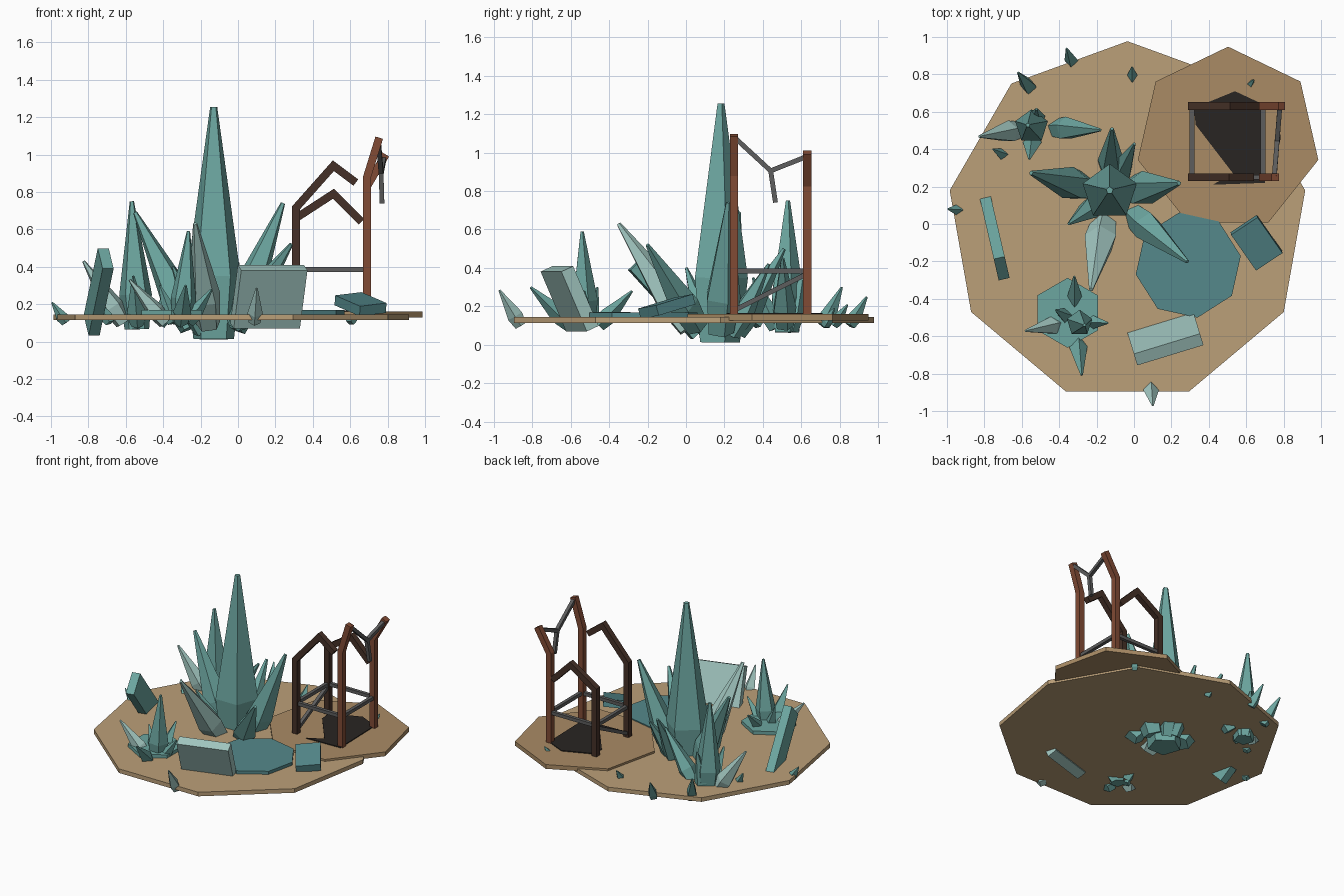
import bpy, bmesh, math
from mathutils import Vector, Matrix

if "Cube" in bpy.data.objects:
    bpy.data.objects.remove(bpy.data.objects["Cube"])


def mat(name, rgb):
    m = bpy.data.materials.new(name)
    m.diffuse_color = (*rgb, 1)
    m.use_nodes = True
    m.node_tree.nodes["Principled BSDF"].inputs["Base Color"].default_value = m.diffuse_color
    return m


TEAL = mat("teal", (0.15, 0.38, 0.35))
PALE = mat("pale_teal", (0.36, 0.57, 0.53))
BLUE = mat("blue_teal", (0.09, 0.25, 0.26))
SAND = mat("sand", (0.5, 0.35, 0.19))
DIRT = mat("dirt", (0.4, 0.26, 0.13))
RUST = mat("rust_wood", (0.22, 0.07, 0.035))
DARK = mat("dark_wood", (0.06, 0.03, 0.02))
IRON = mat("iron", (0.11, 0.11, 0.11))
PIT = mat("pit", (0.022, 0.018, 0.016))


def finish(bm, name, m):
    bmesh.ops.recalc_face_normals(bm, faces=bm.faces)
    me = bpy.data.meshes.new(name)
    bm.to_mesh(me)
    bm.free()
    me.materials.append(m)
    ob = bpy.data.objects.new(name, me)
    bpy.context.collection.objects.link(ob)
    return ob


def loft(name, rings, m):
    """Join closed rings of points, capping both ends."""
    bm = bmesh.new()
    vs = [[bm.verts.new(p) for p in r] for r in rings]
    n = len(vs[0])
    for a, b in zip(vs, vs[1:]):
        for i in range(n):
            j = (i + 1) % n
            bm.faces.new((a[i], a[j], b[j], b[i]))
    bm.faces.new(vs[0][::-1])
    bm.faces.new(vs[-1])
    return finish(bm, name, m)


def plate(name, pts, z0, z1, m):
    return loft(name, [[(x, y, z) for x, y in pts] for z in (z0, z1)], m)


def polar(angle, r):
    return Vector((r * math.cos(math.radians(angle)), r * math.sin(math.radians(angle)), 0))


def ngon(cx, cy, r, n, start=90):
    return [(Vector((cx, cy, 0)) + polar(start + 360 * i / n, r)).xy for i in range(n)]


def crystal(name, a, b, m=TEAL):
    """Shard: narrow foot, widest about a quarter of the way up, blunt tip."""
    length = (b - a).length
    r = 0.018 + 0.108 * length
    sides = 5 if length > 0.3 else 4
    d = (b - a).normalized()
    u = Vector((0, 1, 0))
    u = (u - d * u.dot(d)).normalized()
    v = d.cross(u)
    rings = []
    for t, k in ((0, 0.75), (0.27, 1), (1, 0.13)):
        rings.append([a.lerp(b, t) + (u * math.cos(w) + v * math.sin(w)) * r * k
                      for w in (math.tau * i / sides for i in range(sides))])
    return loft(name, rings, m)


def cluster(name, x, y, foot, shards):
    """Shards fan out from one spot: (heading, reach, tip height). The second is pale."""
    c = Vector((x, y, 0))
    for i, (heading, reach, top) in enumerate(shards):
        a = c + polar(heading, reach * 0.28)
        b = c + polar(heading, reach)
        a.z, b.z = min(0.1, foot + 0.15 * reach), top
        crystal(f"{name}_{i + 1}", a, b, PALE if i == 1 else TEAL)


def box(name, loc, size, matrix, m):
    bm = bmesh.new()
    bmesh.ops.create_cube(bm, size=1)
    bm.transform(Matrix.Translation(loc) @ matrix @ Matrix.Diagonal((*size, 1)))
    return finish(bm, name, m)


def rot(x=0, y=0, z=0):
    return (Matrix.Rotation(math.radians(z), 4, 'Z') @ Matrix.Rotation(math.radians(y), 4, 'Y')
            @ Matrix.Rotation(math.radians(x), 4, 'X'))


def beam(name, pts, w, m):
    """Square timber following a bent path lying in an xz or yz plane."""
    pts = [Vector(p) for p in pts]
    flat = all(abs(p.y - pts[0].y) < 1e-4 for p in pts)
    side = Vector((0, 1, 0)) if flat else Vector((1, 0, 0))
    dirs = [(q - p).normalized() for p, q in zip(pts, pts[1:])]
    rings = []
    for i, p in enumerate(pts):
        t = dirs[max(0, i - 1):i + 1]
        n = sum(t, Vector((0, 0, 0))).normalized().cross(side).normalized()
        k = w / 2 / max(0.5, abs(n.dot(t[0].cross(side).normalized())))
        rings.append([p + n * k * a + side * w / 2 * b
                      for a, b in ((-1, -1), (1, -1), (1, 1), (-1, 1))])
    return loft(name, rings, m)


# Ground plates
plate("ground", ngon(-0.035, 0.012, 0.965, 9), 0.114, 0.145, SAND)
plate("mine_ground", ngon(0.503, 0.453, 0.495, 7), 0.128, 0.16, DIRT)

# Flat crystal pools and the dark pit floor
plate("crystal_pool", ngon(0.29, -0.22, 0.285, 8, 10), 0.13, 0.168, BLUE)
plate("cluster_base", ngon(-0.355, -0.475, 0.187, 6), 0.13, 0.17, TEAL)
plate("pit_floor", [(0.32, 0.62), (0.54, 0.71), (0.69, 0.64), (0.7, 0.22),
                    (0.42, 0.21), (0.53, 0.27), (0.33, 0.53)], 0.15, 0.166, PIT)

# Crystal clusters
cluster("large_crystal", -0.13, 0.16, 0.01, [
    (90, 0.02, 1.255), (259, 0.52, 0.63), (165, 0.435, 0.69), (9, 0.375, 0.74),
    (319, 0.55, 0.52), (88, 0.35, 0.5), (64, 0.3, 0.42), (216, 0.27, 0.4)])
cluster("back_crystal", -0.53, 0.515, 0.06, [
    (160, 0.04, 0.75), (189, 0.3, 0.43), (358, 0.35, 0.45), (260, 0.17, 0.35), (85, 0.1, 0.4)])
cluster("front_crystal", -0.315, -0.52, 0.09, [
    (338, 0.054, 0.59), (191, 0.27, 0.33), (277, 0.29, 0.3), (91, 0.24, 0.28),
    (357, 0.175, 0.28), (150, 0.12, 0.3)])

# Loose shards around the rim, leaning outwards
for i, p in enumerate([(-0.62, 0.81, 0.3), (0.1, -0.97, 0.285), (-0.36, 0.94, 0.25), (-0.01, 0.84, 0.21),
                       (-0.755, 0.4, 0.22), (-0.995, 0.08, 0.21), (0.64, 0.77, 0.19)]):
    tip = Vector(p)
    out = Vector((tip.x, tip.y, 0)).normalized()
    foot = tip - out * (0.5 * (tip.z - 0.1) + 0.02)
    foot.z = 0.1
    crystal(f"loose_shard_{i + 1}", foot, tip, PALE if i == 1 else TEAL)

# Crystal slabs: leaning left, standing front, lying right
box("left_slab", (-0.745, -0.075, 0.265), (0.06, 0.16, 0.49), rot(x=43, z=13), TEAL)
box("front_slab", (0.165, -0.605, 0.24), (0.37, 0.07, 0.34), rot(x=24, z=17), PALE)
box("fallen_slab", (0.655, -0.1, 0.2), (0.24, 0.17, 0.055), rot(x=6, y=14, z=-55), BLUE)

# Mine frame: gabled dark timbers on the left, broken rust posts on the right
L, R, F, B = 0.31, 0.69, 0.25, 0.63
for name, y, eave, peak, end, post, top in (
        ("front", F, 0.715, 0.94, (0.63, 0.85), 0.88, (0.755, 1.09)),
        ("back", B, 0.66, 0.79, (0.66, 0.64), 0.83, (0.79, 1.0))):
    beam(f"{name}_gable", [(L, y, 0.13), (L, y, eave), (0.51, y, peak), (end[0], y, end[1])], 0.042, DARK)
    beam(f"{name}_post", [(R, y, 0.13), (R, y, post), (top[0], y, top[1])], 0.042, RUST)
    beam(f"{name}_rail", [(L, y, 0.385), (R, y, 0.385)], 0.025, IRON)

# Iron side rails, brace and broken rods
for name, x in (("left", L), ("right", R)):
    beam(f"{name}_rail", [(x, F, 0.385), (x, B, 0.385)], 0.025, IRON)
beam("left_brace", [(L, F, 0.18), (L, B, 0.37)], 0.025, IRON)
joint = (0.765, 0.44, 0.905)
beam("upper_rod", [(0.75, F, 1.08), joint, (0.78, B, 0.98)], 0.025, IRON)
beam("hanging_rod", [joint, (0.77, 0.465, 0.74)], 0.025, IRON)
